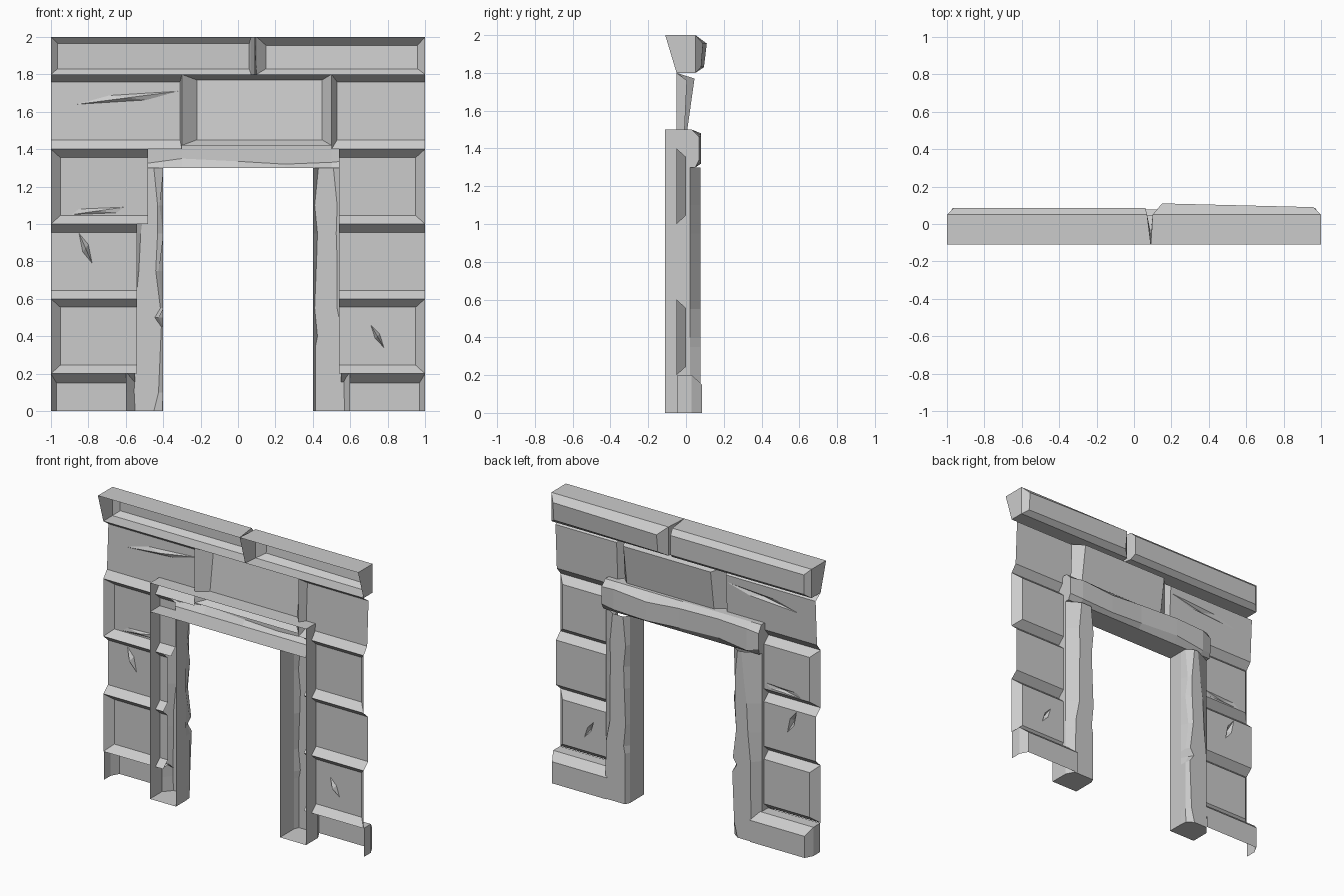
import bpy, bmesh
from mathutils import Vector

cube = bpy.data.objects.get("Cube")
if cube:
    bpy.data.objects.remove(cube)

stone = bpy.data.materials.new("grey_stone")
stone.use_nodes = True
GREY = (0.6, 0.6, 0.6, 1)
stone.diffuse_color = GREY
stone.node_tree.nodes["Principled BSDF"].inputs["Base Color"].default_value = GREY


def finish(name, bm):
    """Turn the shell so its carved side faces the back, then make the object."""
    bm.normal_update()
    if sum(f.normal.y * f.calc_area() for f in bm.faces) < 0:
        bmesh.ops.reverse_faces(bm, faces=bm.faces[:])
    mesh = bpy.data.meshes.new(name)
    bm.to_mesh(mesh)
    bm.free()
    mesh.materials.append(stone)
    bpy.context.collection.objects.link(bpy.data.objects.new(name, mesh))


def block(name, rings, skip="", pit=None):
    """Open-fronted stone from nested rings (x0, x1, z0, z1, y); y may list the
    bottom-left, bottom-right, top-right and top-left corners."""
    bm = bmesh.new()
    loops = []
    for x0, x1, z0, z1, y in rings:
        ys = y if isinstance(y, tuple) else (y,) * 4
        spots = ((x0, z0), (x1, z0), (x1, z1), (x0, z1))
        loops.append([bm.verts.new((x, d, z)) for (x, z), d in zip(spots, ys)])
    for a, b in zip(loops, loops[1:]):
        for i, side in enumerate("brtl"):
            if side not in skip:
                j = (i + 1) % 4
                bm.faces.new((a[i], a[j], b[j], b[i]))
    face = loops[-1]
    if not pit:
        bm.faces.new(face)
    else:
        # diamond gouge: centre, half axis up-right, half axis down-right, depth
        (cx, cz), (ax, az), (bx, bz), depth = pit
        zs = face[0].co.z, face[3].co.z
        def on_face(x, z):
            t = (z - zs[0]) / (zs[1] - zs[0])
            return Vector((x, face[0].co.y * (1 - t) + face[3].co.y * t, z))
        rim = [bm.verts.new(on_face(cx + x, cz + z))
               for x, z in ((-ax, -az), (bx, bz), (ax, az), (-bx, -bz))]
        deep = bm.verts.new(on_face(cx, cz) - Vector((0, depth, 0)))
        for i in range(4):
            j = (i + 1) % 4
            bm.faces.new((face[i], face[j], rim[j], rim[i]))
            bm.faces.new((rim[i], rim[j], deep))
    finish(name, bm)


def beam(name, sections, caps):
    """Open-fronted timber lofted through a row of channel sections."""
    bm = bmesh.new()
    rows = [[bm.verts.new(p) for p in s] for s in sections]
    for a, b in zip(rows, rows[1:]):
        for i in range(len(a) - 1):
            bm.faces.new((a[i], a[i + 1], b[i + 1], b[i]))
    for k in caps:
        bm.faces.new(rows[k] if k else rows[k][::-1])
    finish(name, bm)


# cornice: two stones with a V-shaped joint
block("cornice_right", [
    (-1, 0.09, 1.8, 2, (-0.05, -0.05, -0.11, -0.11)),
    (-1, 0.07, 1.8, 2, 0.05),
    (-0.965, 0.06, 1.83, 1.965, 0.085)])
block("cornice_left", [
    (0.09, 1, 1.8, 2, (-0.05, -0.05, -0.11, -0.11)),
    (0.10, 1, 1.8, 2, 0.05),
    (0.15, 0.96, 1.83, 1.955, (0.095, 0.08, 0.09, 0.11))])

# upper course: a tilted stone between two flat ones
block("upper_stone_right", [
    (-1, -0.3, 1.4, 1.8, -0.05),
    (-1, -0.31, 1.45, 1.76, (-0.01, -0.01, 0.005, 0.005))], "l",
    ((-0.59, 1.675), (0.27, 0.035), (0.1, -0.012), 0.02))
block("upper_stone_middle", [
    (-0.3, 0.5, 1.42, 1.8, -0.05),
    (-0.22, 0.45, 1.45, 1.77, (0.0, 0.0, 0.045, 0.045))])
block("upper_stone_left", [
    (0.5, 1, 1.4, 1.8, -0.05),
    (0.53, 1, 1.45, 1.76, (-0.01, -0.01, 0.005, 0.005))], "r")

# side courses: alternate rows have a bevelled outer end
pits = {(1, 0): ((0.745, 0.4), (0.012, 0.012), (0.035, -0.06), 0.03),
        (-1, 1): ((-0.815, 0.87), (0.015, 0.02), (0.035, -0.08), 0.03),
        (-1, 2): ((-0.75, 1.07), (0.14, 0.02), (0.1, -0.01), 0.012)}
for side, label in ((-1, "right"), (1, "left")):
    for row in range(3):
        z = 0.2 + 0.4 * row
        inner = 0.48 if (side, row) == (-1, 2) else 0.54
        bevel = 0.0 if row == 1 else 0.05
        rings = []
        for edge, z0, z1, y in ((1, z, z + 0.4, -0.05),
                                (1 - bevel, z + 0.045, z + 0.355, 0.0)):
            x0, x1 = sorted((side * edge, side * inner))
            rings.append((x0, x1, z0, z1, y))
        inward, outward = ("r", "l") if side < 0 else ("l", "r")
        block(f"wall_stone_{label}_{row + 1}", rings,
              inward + (outward if row == 1 else ""), pits.get((side, row)))
    # base stone stands proud of the wall
    rings = []
    for edge, top, y in ((1, 0.2, -0.045), (1, 0.2, 0.03), (0.97, 0.15, 0.085)):
        x0, x1 = sorted((side * edge, side * 0.55))
        rings.append((x0, x1, 0, top, y))
    block(f"base_stone_{label}", rings, "b" + ("r" if side < 0 else "l"))

# door posts: height, inner edge, bevelled inner edge, bevelled outer edge
posts = {
    "right": (-1, [(0, 0.405, 0.45, 0.55), (0.1, 0.4, 0.425, 0.555),
                   (0.45, 0.4, 0.41, 0.55), (0.5, 0.425, 0.445, 0.55),
                   (0.55, 0.4, 0.415, 0.55), (0.75, 0.425, 0.44, 0.53),
                   (0.95, 0.4, 0.43, 0.52), (1.1, 0.42, 0.43, 0.5),
                   (1.3, 0.4, 0.45, 0.48)]),
    "left": (1, [(0, 0.4, 0.415, 0.57), (0.35, 0.4, 0.415, 0.56),
                 (0.4, 0.4, 0.425, 0.56), (0.55, 0.4, 0.41, 0.53),
                 (0.8, 0.4, 0.42, 0.53), (0.95, 0.4, 0.425, 0.525),
                 (1.1, 0.4, 0.41, 0.53), (1.3, 0.4, 0.43, 0.51)])}
for label, (side, rows) in posts.items():
    beam(f"door_post_{label}",
         [[(side * x, y, z) for x, y in (
             (0.6, -0.11), (0.6, 0.02), (outer, 0.078), (bevel, 0.078),
             (inner, 0.045), (0.4, 0.0), (0.4, -0.11))]
          for z, inner, bevel, outer in rows], [0])

# lintel: position, bevelled top edge, bevelled bottom edge, face depth
spans = [(-0.6, 1.45, 1.34, 0.06), (-0.52, 1.47, 1.32, 0.08),
         (-0.3, 1.48, 1.35, 0.08), (0.0, 1.47, 1.335, 0.075),
         (0.25, 1.45, 1.32, 0.08), (0.5, 1.47, 1.33, 0.08),
         (0.6, 1.46, 1.34, 0.07)]
beam("lintel",
     [[(x, y, z) for y, z in (
         (-0.11, 1.5), (0.03, 1.5), (depth, top), (depth, low),
         (0.05, 1.3), (-0.11, 1.3))]
      for x, top, low, depth in spans], [0, -1])
